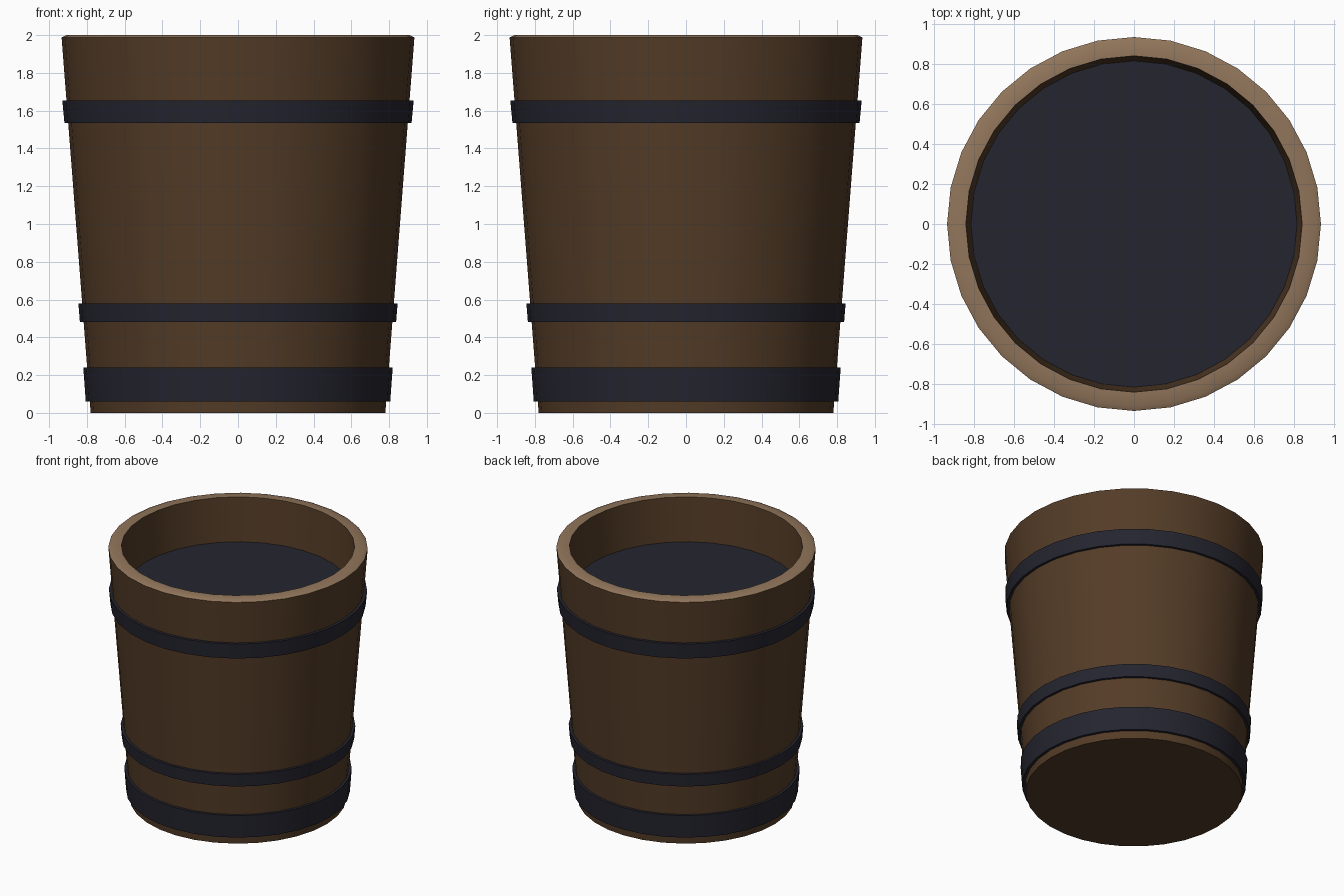
import bpy, math

if "Cube" in bpy.data.objects:
    bpy.data.objects.remove(bpy.data.objects["Cube"])

SIDES = 32


def material(name, rgb):
    m = bpy.data.materials.new(name)
    m.diffuse_color = (*rgb, 1)
    m.use_nodes = True
    m.node_tree.nodes["Principled BSDF"].inputs["Base Color"].default_value = m.diffuse_color
    return m


wood = material("dark_wood", (0.088, 0.045, 0.020))
pale = material("pale_end_grain", (0.285, 0.180, 0.105))
iron = material("dark_iron", (0.018, 0.018, 0.029))


def lathe(name, profile, mats, band_mats=None):
    """Spin (radius, z) points around z; radius 0 makes a closed pole."""
    verts, rings, faces, idx = [], [], [], []
    for r, z in profile:
        if r == 0:
            rings.append([len(verts)] * SIDES)
            verts.append((0, 0, z))
        else:
            rings.append(list(range(len(verts), len(verts) + SIDES)))
            for i in range(SIDES):
                a = math.tau * i / SIDES
                verts.append((r * math.cos(a), r * math.sin(a), z))
    for b in range(len(rings) - 1):
        lo, hi = rings[b], rings[b + 1]
        for i in range(SIDES):
            j = (i + 1) % SIDES
            f = list(dict.fromkeys((lo[i], lo[j], hi[j], hi[i])))
            faces.append(f)
            idx.append(band_mats[b] if band_mats else 0)
    me = bpy.data.meshes.new(name)
    me.from_pydata(verts, [], faces)
    for m in mats:
        me.materials.append(m)
    for p, k in zip(me.polygons, idx):
        p.material_index = k
    ob = bpy.data.objects.new(name, me)
    bpy.context.collection.objects.link(ob)
    bpy.ops.object.select_all(action='DESELECT')
    ob.select_set(True)
    bpy.context.view_layer.objects.active = ob
    bpy.ops.object.shade_smooth_by_angle(angle=math.radians(30))
    return ob


# Tapered wooden tub: base, outer wall, pale rim, inner wall, inner floor
lathe("tub",
      [(0, 0), (0.78, 0), (0.934, 1.988), (0.91, 2.0), (0.84, 2.0),
       (0.70, 0.08), (0, 0.08)],
      [wood, pale], [0, 0, 1, 1, 0, 0])

# Iron hoops, (name, bottom z, top z, bottom radius, top radius)
for name, z0, z1, r0, r1 in (
        ("lower_hoop", 0.06, 0.24, 0.806, 0.819),
        ("middle_hoop", 0.48, 0.58, 0.837, 0.845),
        ("upper_hoop", 1.535, 1.655, 0.919, 0.930)):
    t = 0.06
    lathe(name, [(r0 - t, z0), (r0, z0), (r1, z1), (r1 - t, z1)], [iron])

# Dark surface filling the tub, level with the upper hoop
lathe("dark_filling", [(0.818, 1.655), (0, 1.655)], [iron])
